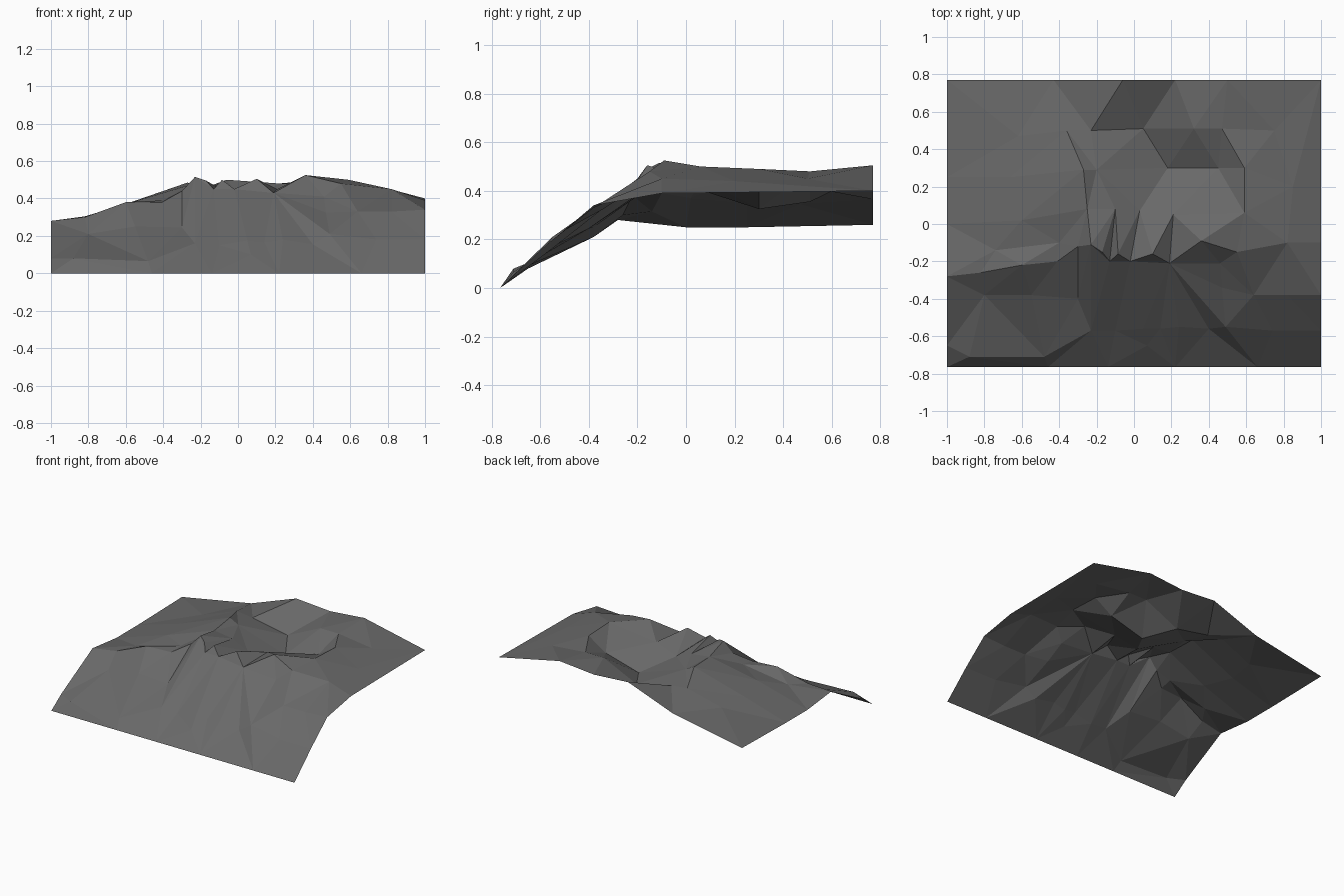
import bpy
from mathutils import Vector
from mathutils.geometry import delaunay_2d_cdt

points, edges = [], []


def add_point(p):
    """Store a point once and return its index."""
    if p not in points:
        points.append(p)
    return points.index(p)


def break_line(*path):
    """Add a terrain line whose segments stay as mesh edges."""
    ids = [add_point(p) for p in path]
    edges.extend(zip(ids, ids[1:]))


def spots(*path):
    """Add loose spot heights."""
    for p in path:
        add_point(p)


# Outer border: front, right, back and left
break_line((-1, -.765, 0), (-.46, -.765, 0), (-.14, -.765, 0), (.22, -.765, 0),
           (.66, -.765, 0), (1, -.765, 0))
break_line((1, -.765, 0), (1, -.57, .18), (1, -.38, .34), (1, -.1, .39), (1, .77, .4))
break_line((1, .77, .4), (.5, .77, .505), (.22, .77, .48), (-.06, .77, .5),
           (-.43, .77, .365), (-1, .77, .26))
break_line((-1, .77, .26), (-1, .25, .25), (-1, 0, .25), (-1, -.28, .28),
           (-1, -.65, .08), (-1, -.765, 0))

# Hollow behind the crest: left rim, floor edge and raised back rim
break_line((-.36, .5, .43), (-.27, .29, .485), (-.2, .29, .45), (-.25, .08, .475),
           (-.23, -.11, .515))
break_line((-.36, .5, .43), (-.2, .29, .45))
break_line((-.36, .5, .43), (-.23, .5, .415), (.05, .51, .355), (.18, .3, .325),
           (.03, .07, .4), (-.02, -.2, .45))
break_line((-.23, .5, .415), (-.06, .77, .5))
break_line((-.36, .5, .43), (-.43, .77, .365))
break_line((.05, .51, .355), (.22, .77, .48))
break_line((.05, .51, .355), (.32, .51, .48), (.47, .51, .48), (.59, .3, .49),
           (.59, .06, .5), (.36, -.09, .525))
break_line((.18, .3, .325), (.45, .3, .4), (.59, .3, .49))
break_line((.32, .51, .48), (.45, .3, .4), (.47, .51, .48))

# Jagged crest with two narrow clefts
break_line((-.3, -.12, .44), (-.23, -.11, .515), (-.17, -.15, .495), (-.13, -.2, .45),
           (-.085, -.16, .5), (-.02, -.2, .45), (.1, -.16, .505), (.19, -.21, .43),
           (.36, -.09, .525))
break_line((-.13, -.2, .45), (-.1, .08, .455), (-.085, -.16, .5))
break_line((.1, -.16, .505), (.21, .05, .45), (.19, -.21, .43))

# Right shoulder and its notch
break_line((.36, -.09, .525), (.55, -.15, .48), (.82, -.1, .45), (1, -.38, .34))
break_line((.19, -.21, .43), (.46, -.21, .41), (.64, -.38, .33), (.47, -.34, .325),
           (.46, -.21, .41))
break_line((.46, -.21, .41), (.55, -.15, .48))

# Left shoulder ledge
break_line((-1, -.28, .28), (-.74, -.14, .315), (-.4, -.1, .39), (-.3, -.12, .44))
break_line((-1, -.28, .28), (-.82, -.26, .3), (-.6, -.22, .38), (-.41, -.2, .378),
           (-.4, -.1, .39))
spots((-.62, .47, .345), (-.6, .02, .37), (-.66, .25, .35), (.75, .5, .45), (.85, .2, .44))

# Gullies and spurs running down the front slope
break_line((-1, -.28, .28), (-.8, -.38, .21), (-.88, -.71, .08), (-.48, -.71, .065))
break_line((-.82, -.26, .3), (-.8, -.38, .21))
break_line((-.41, -.2, .378), (-.55, -.38, .25), (-.48, -.71, .065))
break_line((-.3, -.12, .44), (-.3, -.4, .245), (-.48, -.71, .065))
break_line((-.3, -.4, .245), (-.23, -.57, .16))
break_line((-.23, -.11, .515), (-.23, -.57, .16))
break_line((-.13, -.2, .45), (-.1, -.57, .15))
break_line((-.02, -.2, .45), (.05, -.56, .175), (.07, -.65, .1))
for foot in ((.14, -.56, .165), (.24, -.55, .18), (.4, -.56, .155), (.49, -.55, .21)):
    break_line((.19, -.21, .43), foot)
break_line((.64, -.38, .33), (.74, -.57, .18))
break_line((.82, -.1, .45), (.82, -.38, .33), (.74, -.57, .18))

# Triangulate the plan and lift each vertex to its height
flat = [Vector(p[:2]) for p in points]
verts, _, faces, source, _, _ = delaunay_2d_cdt(flat, edges, [], 0, 0.0001)
heights = []
for v, src in zip(verts, source):
    if src:
        heights.append(points[src[0]][2])
    else:  # crossing of two lines: blend the nearest heights
        near = sorted(points, key=lambda p: (Vector(p[:2]) - v).length)[:2]
        heights.append(sum(p[2] for p in near) / 2)
mesh = bpy.data.meshes.new("hillside")
mesh.from_pydata([(v.x, v.y, h) for v, h in zip(verts, heights)], [], faces)
mesh.update()

# Single rock grey
rock = bpy.data.materials.new("rock grey")
rock.diffuse_color = (.14, .14, .14, 1)
mesh.materials.append(rock)
hillside = bpy.data.objects.new("hillside", mesh)
bpy.context.collection.objects.link(hillside)
